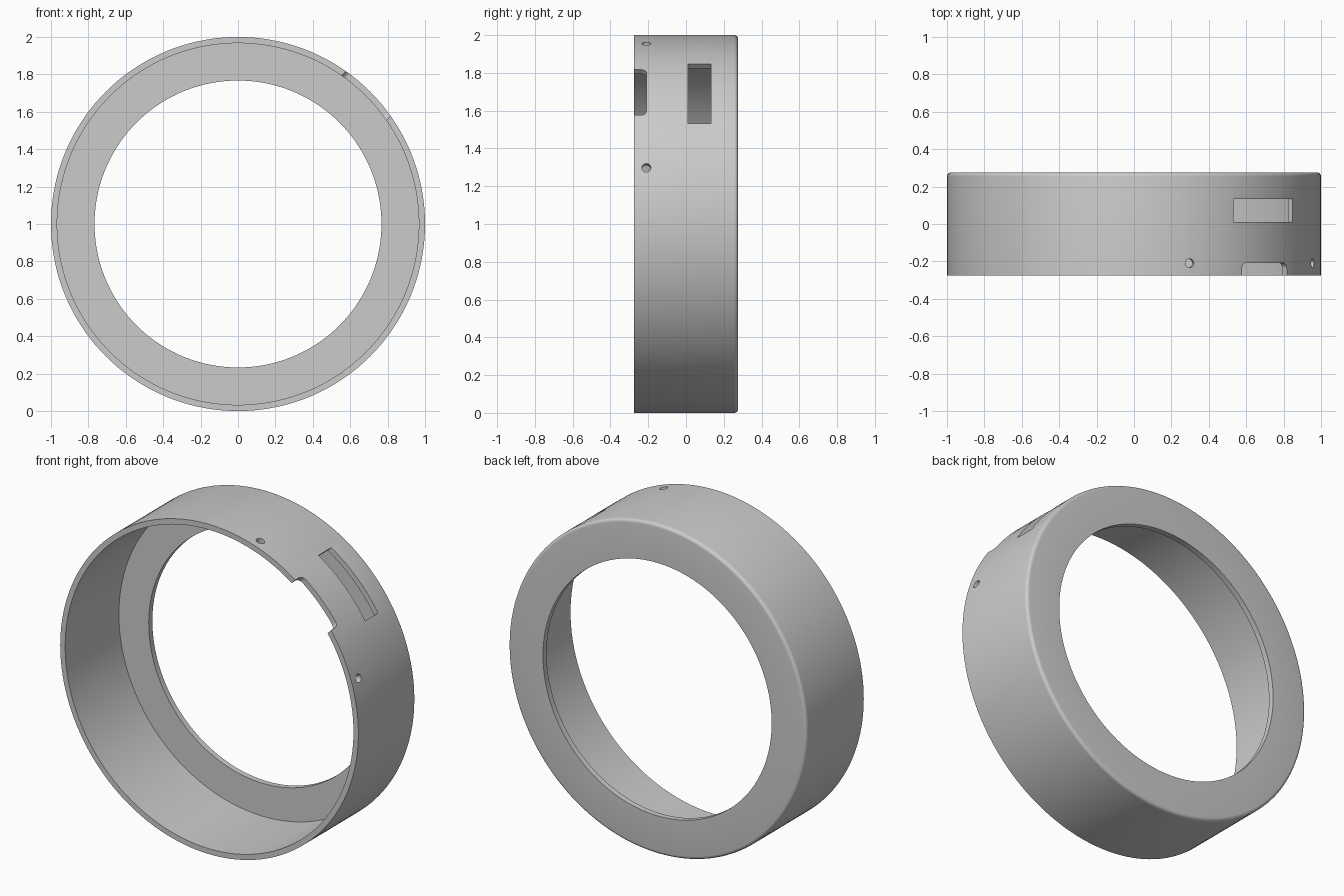
import bpy, bmesh
from math import radians, sin, cos, pi
from mathutils import Matrix, Vector

cube = bpy.data.objects.get("Cube")
if cube:
    bpy.data.objects.remove(cube, do_unlink=True)

OUTER, WALL, BORE = 1.0, 0.967, 0.767
FRONT, BACK, FLANGE, FILLET = -0.275, 0.275, 0.035, 0.02
CENTRE = Vector((0, 0, 1))

grey = bpy.data.materials.new("plain grey")
grey.use_nodes = True
colour = (0.6, 0.6, 0.6, 1)
grey.diffuse_color = colour
grey.node_tree.nodes["Principled BSDF"].inputs["Base Color"].default_value = colour


def add_object(name, bm):
    bmesh.ops.recalc_face_normals(bm, faces=bm.faces)
    mesh = bpy.data.meshes.new(name)
    bm.to_mesh(mesh)
    bm.free()
    mesh.materials.append(grey)
    obj = bpy.data.objects.new(name, mesh)
    bpy.context.collection.objects.link(obj)
    return obj


def make_ring():
    """Spin an L-shaped section with a rounded rear edge about the y axis."""
    section = [(BORE, BACK), (BORE, BACK - FLANGE), (WALL, BACK - FLANGE),
               (WALL, FRONT), (OUTER, FRONT)]
    for i in range(6):
        a = i / 5 * pi / 2
        section.append((OUTER - FILLET + FILLET * cos(a),
                        BACK - FILLET + FILLET * sin(a)))
    bm = bmesh.new()
    verts = [bm.verts.new((r, y, 0)) for r, y in section]
    edges = [bm.edges.new((v, verts[(i + 1) % len(verts)]))
             for i, v in enumerate(verts)]
    bmesh.ops.spin(bm, geom=verts + edges, cent=(0, 0, 0), axis=(0, 1, 0),
                   angle=2 * pi, steps=144, use_merge=True)
    bmesh.ops.remove_doubles(bm, verts=bm.verts, dist=1e-5)
    bmesh.ops.translate(bm, verts=bm.verts, vec=CENTRE)
    return add_object("ring_housing", bm)


def place(bm, angle, y):
    """Point the cutter's z axis outward through the wall at an angle."""
    turn = Matrix.Rotation(radians(90 - angle), 4, 'Y')
    spot = CENTRE + Vector((cos(radians(angle)), y, sin(radians(angle))))
    bm.transform(Matrix.Translation(spot) @ turn)


def box_cutter(name, angle, y0, y1, width, corner=0):
    bm = bmesh.new()
    bmesh.ops.create_cube(bm, size=1)
    bmesh.ops.scale(bm, verts=bm.verts, vec=(width, y1 - y0, 0.3))
    if corner:
        upright = [e for e in bm.edges
                   if abs(e.verts[0].co.z - e.verts[1].co.z) > 0.1]
        bmesh.ops.bevel(bm, geom=upright, offset=corner, segments=6,
                        profile=0.5, affect='EDGES')
    place(bm, angle, (y0 + y1) / 2)
    return add_object(name, bm)


def hole_cutter(name, angle, y, radius):
    bm = bmesh.new()
    bmesh.ops.create_cone(bm, cap_ends=True, segments=24, radius1=radius,
                          radius2=radius, depth=0.2)
    place(bm, angle, y)
    return add_object(name, bm)


ring = make_ring()

# Side slot, open notch in the front rim, and four screw holes
cutters = [box_cutter("slot_cutter", 45, 0.01, 0.133, 0.443),
           box_cutter("notch_cutter", 45, -0.4, -0.208, 0.34, 0.03)]
for angle, y in ((17.3, -0.21), (72.7, -0.21), (205, 0.12), (245, 0.12)):
    cutters.append(hole_cutter("hole_cutter", angle, y, 0.024))

bpy.context.view_layer.objects.active = ring
for cutter in cutters:
    cutter.hide_render = True
    cut = ring.modifiers.new(cutter.name, 'BOOLEAN')
    cut.operation = 'DIFFERENCE'
    cut.solver = 'EXACT'
    cut.object = cutter
    bpy.ops.object.modifier_apply(modifier=cut.name)
for cutter in cutters:
    bpy.data.objects.remove(cutter, do_unlink=True)

# Smooth the curved walls and keep the rims crisp
bpy.ops.object.select_all(action='DESELECT')
ring.select_set(True)
bpy.ops.object.shade_smooth_by_angle(angle=radians(30))
